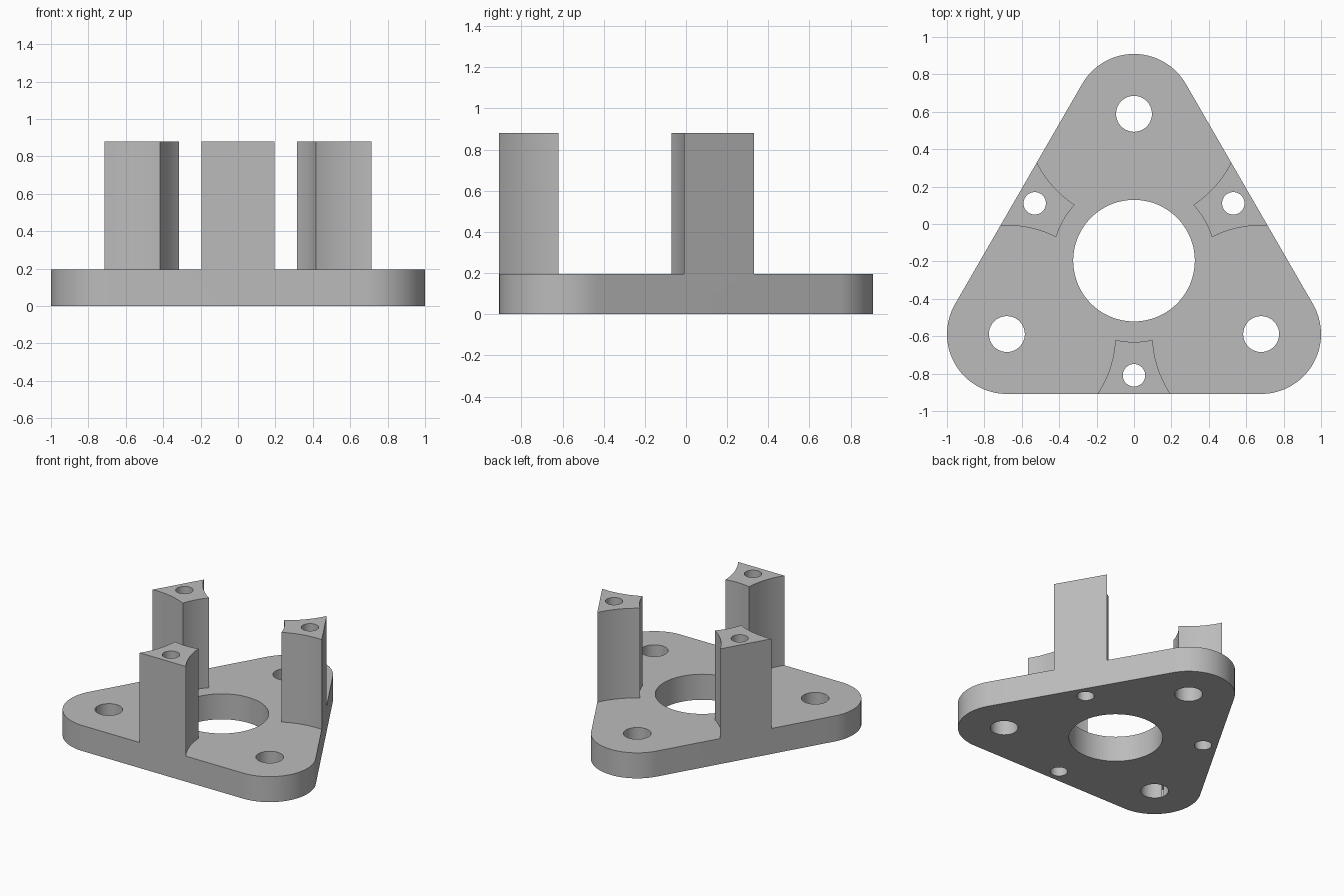
import bpy, bmesh, math
from mathutils import Vector

if "Cube" in bpy.data.objects:
    bpy.data.objects.remove(bpy.data.objects["Cube"], do_unlink=True)

CENTRE = Vector((0, -0.196))
CORNER_DIST, CORNER_R = 0.785, 0.32
PLATE_TOP, POST_TOP = 0.195, 0.88

grey = bpy.data.materials.new("plain_grey")
grey.use_nodes = True
grey.diffuse_color = (0.5, 0.5, 0.5, 1)
grey.node_tree.nodes["Principled BSDF"].inputs["Base Color"].default_value = (0.5, 0.5, 0.5, 1)


def polar(origin, radius, degrees):
    a = math.radians(degrees)
    return origin + Vector((math.cos(a), math.sin(a))) * radius


def prism(name, outline, z0, z1):
    """Extrude a flat outline between two heights."""
    bm = bmesh.new()
    base = bm.faces.new([bm.verts.new((p.x, p.y, z0)) for p in outline])
    top = bmesh.ops.extrude_face_region(bm, geom=[base])["geom"]
    for v in top:
        if isinstance(v, bmesh.types.BMVert):
            v.co.z = z1
    bmesh.ops.recalc_face_normals(bm, faces=bm.faces)
    mesh = bpy.data.meshes.new(name)
    bm.to_mesh(mesh)
    bm.free()
    mesh.materials.append(grey)
    obj = bpy.data.objects.new(name, mesh)
    bpy.context.collection.objects.link(obj)
    return obj


def cut_round(body, origin, radius, z0, segments=96):
    """Remove a vertical cylinder from z0 upwards."""
    ring = [polar(origin, radius, 360 * (i + 0.5) / segments) for i in range(segments)]
    cutter = prism("cutter", ring, z0, 1.2)
    cutter.hide_render = True
    mod = body.modifiers.new("cut", "BOOLEAN")
    mod.operation, mod.solver, mod.object = "DIFFERENCE", "EXACT", cutter
    bpy.ops.object.modifier_apply(modifier=mod.name)
    bpy.data.objects.remove(cutter, do_unlink=True)


# Rounded triangular block, full height
angles = (90, 210, 330)
corners = [polar(CENTRE, CORNER_DIST, a) for a in angles]
outline = [polar(c, CORNER_R, a - 60 + 120 * i / 32)
           for c, a in zip(corners, angles) for i in range(33)]
body = prism("triangular_base_with_posts", outline, 0, POST_TOP)
bpy.context.view_layer.objects.active = body
body.select_set(True)

# Clear the block above the plate, leaving three curved posts
for c in corners:
    cut_round(body, c, 0.581, PLATE_TOP)
cut_round(body, CENTRE, 0.435, PLATE_TOP)

# Bore, corner holes and holes through the posts
cut_round(body, CENTRE, 0.325, -0.2)
for c, a in zip(corners, angles):
    cut_round(body, c, 0.096, -0.2, 48)
    cut_round(body, polar(CENTRE, 0.613, a + 60), 0.06, -0.2, 48)

# Tidy the flat faces and shade the curves smooth
bm = bmesh.new()
bm.from_mesh(body.data)
bmesh.ops.remove_doubles(bm, verts=bm.verts, dist=0.0001)
bmesh.ops.dissolve_limit(bm, angle_limit=math.radians(0.5), verts=bm.verts, edges=bm.edges)
bm.to_mesh(body.data)
bm.free()
bpy.ops.object.shade_smooth_by_angle(angle=math.radians(30))
